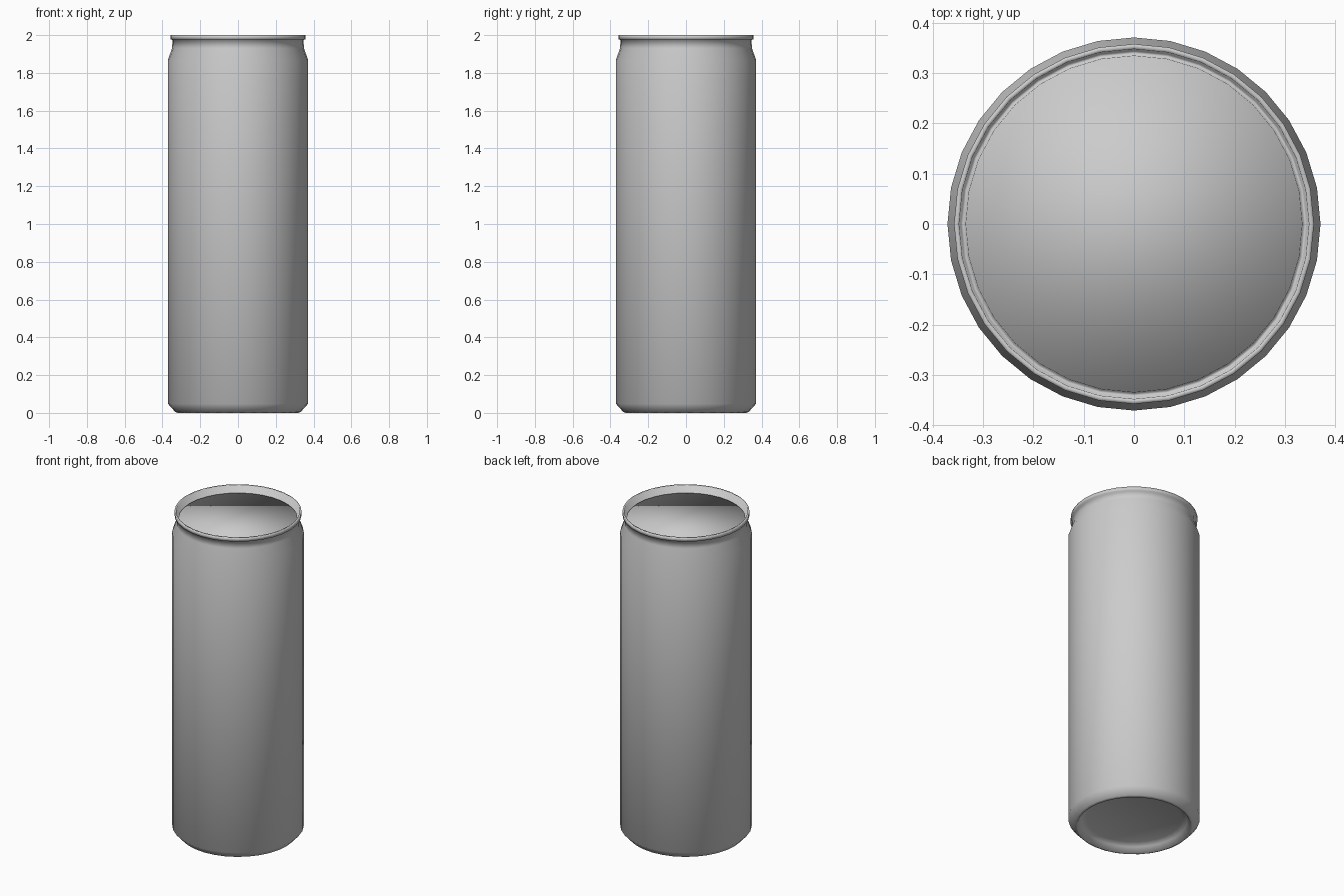
import bpy, bmesh, math

cube = bpy.data.objects.get("Cube")
if cube:
    bpy.data.objects.remove(cube, do_unlink=True)

SIDES = 32

# Single metal colour
metal = bpy.data.materials.new("grey_metal")
metal.use_nodes = True
GREY = (0.6, 0.6, 0.6, 1.0)
metal.diffuse_color = GREY
metal.node_tree.nodes["Principled BSDF"].inputs["Base Color"].default_value = GREY


def lathe(name, profile, material):
    """Turn (radius, height) points around z and close both ends with flat caps."""
    bm = bmesh.new()
    rings = []
    for r, z in profile:
        rings.append([bm.verts.new((r * math.cos(2 * math.pi * i / SIDES),
                                    r * math.sin(2 * math.pi * i / SIDES), z))
                      for i in range(SIDES)])
    for low, high in zip(rings, rings[1:]):
        for i in range(SIDES):
            j = (i + 1) % SIDES
            bm.faces.new((low[i], low[j], high[j], high[i]))
    bm.faces.new(rings[0][::-1])
    bm.faces.new(rings[-1])
    bmesh.ops.recalc_face_normals(bm, faces=bm.faces[:])
    for f in bm.faces:
        f.smooth = True
    mesh = bpy.data.meshes.new(name)
    bm.to_mesh(mesh)
    bm.free()
    mesh.materials.append(material)
    obj = bpy.data.objects.new(name, mesh)
    bpy.context.collection.objects.link(obj)
    return obj


can_profile = [
    (0.27, 0.05), (0.30, 0.035), (0.32, 0.0),         # recessed base
    (0.333, 0.006), (0.371, 0.048),                   # foot chamfer
    (0.371, 1.87), (0.349, 1.93), (0.347, 1.975),     # wall, shoulder, neck
    (0.358, 1.977), (0.358, 2.0), (0.348, 2.0),       # rolled rim
    (0.344, 1.935), (0.337, 1.935), (0.335, 1.957),   # groove and lid panel
]
lathe("drink_can", can_profile, metal)
